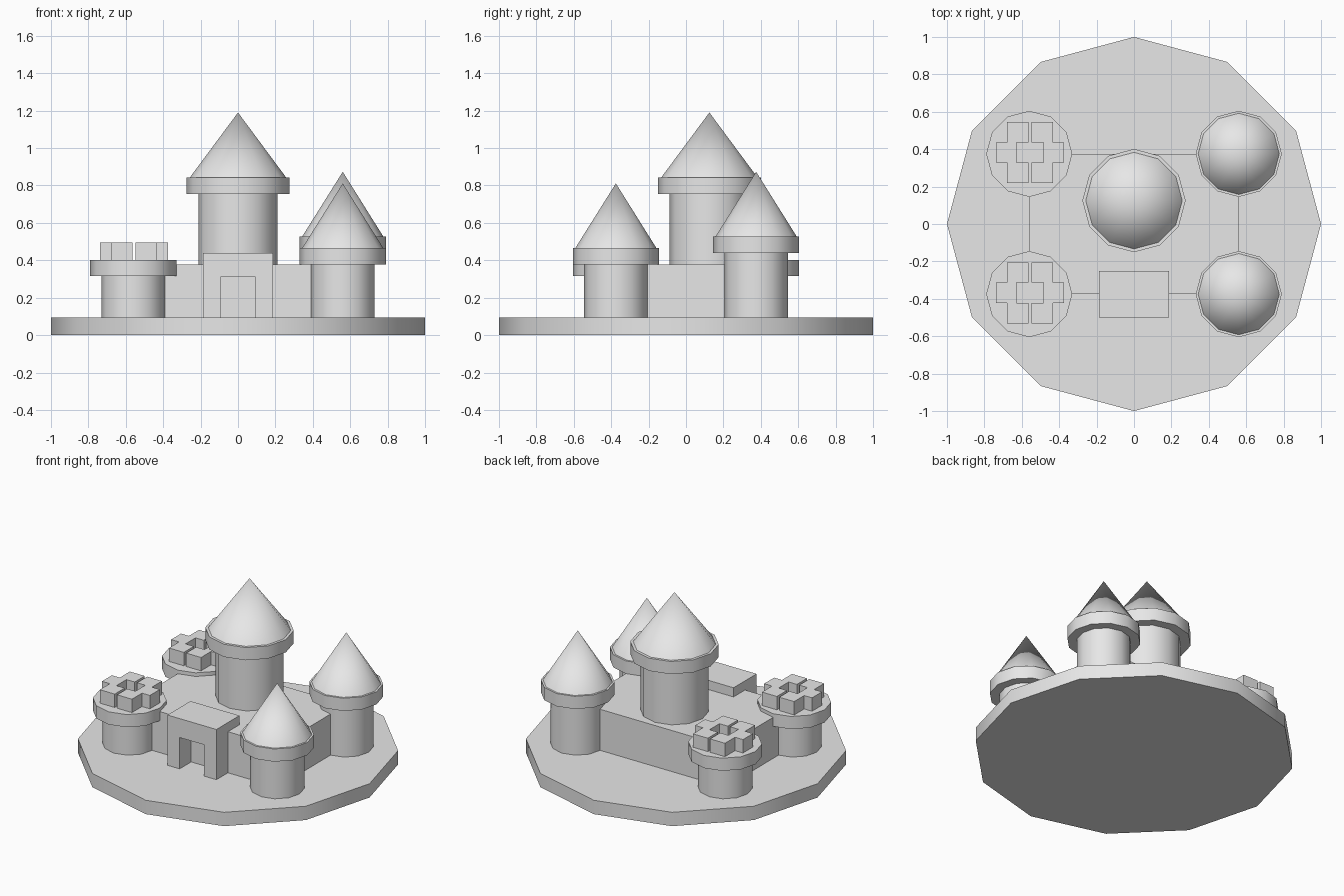
import bpy
import bmesh
import math

cube = bpy.data.objects.get("Cube")
if cube:
    bpy.data.objects.remove(cube, do_unlink=True)

# One plain stone colour
stone = bpy.data.materials.new("light grey stone")
stone.use_nodes = True
STONE = (0.8, 0.8, 0.8, 1)
stone.diffuse_color = STONE
stone.node_tree.nodes["Principled BSDF"].inputs["Base Color"].default_value = STONE

SIDES = 12
GROUND = 0.095
WALL_TOP = 0.377


def finish(bm, name, smooth=False):
    bmesh.ops.recalc_face_normals(bm, faces=bm.faces[:])
    mesh = bpy.data.meshes.new(name)
    bm.to_mesh(mesh)
    bm.free()
    mesh.materials.append(stone)
    obj = bpy.data.objects.new(name, mesh)
    bpy.context.scene.collection.objects.link(obj)
    if smooth:
        bpy.ops.object.select_all(action="DESELECT")
        obj.select_set(True)
        bpy.context.view_layer.objects.active = obj
        bpy.ops.object.shade_smooth_by_angle(angle=math.radians(35))
    return obj


def prism(name, x, y, z0, z1, r_bottom, r_top=None):
    """Twelve-sided drum, or a cone when the top radius is zero."""
    bm = bmesh.new()
    bmesh.ops.create_cone(bm, cap_ends=True, segments=SIDES, depth=z1 - z0,
                          radius1=r_bottom,
                          radius2=r_bottom if r_top is None else r_top)
    obj = finish(bm, name, True)
    obj.location = (x, y, (z0 + z1) / 2)
    return obj


def extrude(name, outlines, direction):
    """Solid made by pushing flat outlines along a direction."""
    bm = bmesh.new()
    for outline in outlines:
        face = bm.faces.new([bm.verts.new(p) for p in outline])
        result = bmesh.ops.extrude_face_region(bm, geom=[face], use_keep_orig=True)
        moved = [v for v in result["geom"] if isinstance(v, bmesh.types.BMVert)]
        bmesh.ops.translate(bm, verts=moved, vec=direction)
    return finish(bm, name)


def tower(name, x, y, base, collar_z, radius, collar_radius):
    """Shaft with a wider collar; returns the height of the collar top."""
    top = collar_z + 0.087
    prism(name + "_shaft", x, y, base, collar_z + 0.01, radius)
    prism(name + "_collar", x, y, collar_z, top, collar_radius)
    return top


def battlements(name, x, y, z):
    """Two facing C-shaped blocks around a small square well."""
    half = [(0.009, 0.163), (0.122, 0.163), (0.122, 0.054), (0.182, 0.054)]
    inner = [(0.072, 0.054), (0.009, 0.054)]
    c_shape = (half + [(a, -b) for a, b in reversed(half)]
               + [(a, -b) for a, b in reversed(inner)] + inner)
    outlines = [[(x + s * a, y + b, z) for a, b in c_shape] for s in (-1, 1)]
    extrude(name, outlines, (0, 0, 0.092))


# Ground slab and walled block
prism("ground_slab", 0, 0, 0, GROUND, 1)
wx, wy = 0.56, 0.375
extrude("castle_walls",
        [[(-wx, -wy, GROUND), (wx, -wy, GROUND), (wx, wy, GROUND), (-wx, wy, GROUND)]],
        (0, 0, WALL_TOP - GROUND))

# Gatehouse with a square doorway
arch = [(-0.186, GROUND), (-0.186, 0.44), (0.186, 0.44), (0.186, GROUND),
        (0.093, GROUND), (0.093, 0.31), (-0.093, 0.31), (-0.093, GROUND)]
extrude("gatehouse", [[(x, -0.5, z) for x, z in arch]], (0, 0.25, 0))

# Corner towers: battlements on the right, pointed roofs on the left
for side, y, roofed_collar in (("front", -wy, 0.378), ("back", wy, 0.44)):
    name = side + "_right_tower"
    top = tower(name, -wx, y, GROUND, 0.315, 0.17, 0.23)
    battlements(name + "_battlements", -wx + 0.004, y + 0.007, top)

    name = side + "_left_tower"
    top = tower(name, wx, y, GROUND, roofed_collar, 0.17, 0.23)
    prism(name + "_roof", wx, y, top, top + 0.346, 0.217, 0)

# Central keep
top = tower("keep", 0, 0.125, WALL_TOP, 0.755, 0.212, 0.276)
prism("keep_roof", 0, 0.125, top, top + 0.348, 0.258, 0)
